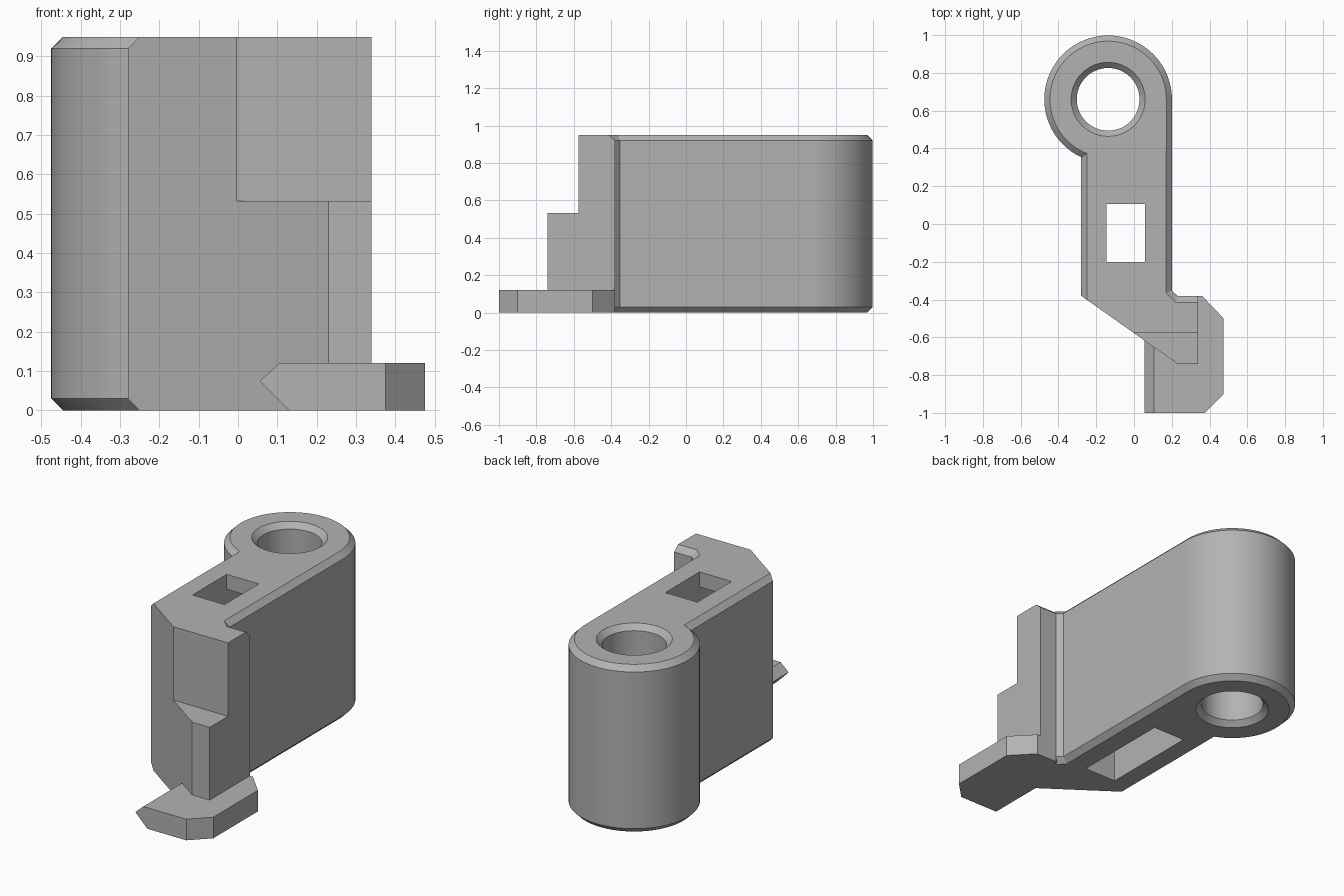
import bpy, bmesh, math

cube = bpy.data.objects.get("Cube")
if cube:
    bpy.data.objects.remove(cube, do_unlink=True)

grey = bpy.data.materials.new("plain_grey")
grey.use_nodes = True
colour = (0.45, 0.45, 0.45, 1)
grey.diffuse_color = colour
grey.node_tree.nodes["Principled BSDF"].inputs["Base Color"].default_value = colour

HEIGHT, CHAMFER = 0.95, 0.03
RING_X, RING_Y, RING_R = -0.137, 0.66, 0.338


def loft(name, loops):
    """Closed solid through stacked loops of equal length, given as (z, points)."""
    bm = bmesh.new()
    rings = [[bm.verts.new((x, y, z)) for x, y in pts] for z, pts in loops]
    for low, high in zip(rings, rings[1:]):
        for i in range(len(low)):
            j = (i + 1) % len(low)
            bm.faces.new((low[i], low[j], high[j], high[i]))
    bm.faces.new(rings[0][::-1])
    bm.faces.new(rings[-1])
    bmesh.ops.recalc_face_normals(bm, faces=bm.faces)
    mesh = bpy.data.meshes.new(name)
    bm.to_mesh(mesh)
    bm.free()
    mesh.materials.append(grey)
    obj = bpy.data.objects.new(name, mesh)
    bpy.context.collection.objects.link(obj)
    return obj


def arc(radius, end, steps):
    return [(RING_X + radius * math.cos(end * i / steps),
             RING_Y + radius * math.sin(end * i / steps)) for i in range(steps + 1)]


def box(name, x0, x1, y0, y1, z0, z1):
    pts = [(x0, y0), (x1, y0), (x1, y1), (x0, y1)]
    return loft(name, [(z0, pts), (z1, pts)])


def combine(target, other, operation):
    mod = target.modifiers.new(other.name, "BOOLEAN")
    mod.operation, mod.solver, mod.object = operation, "EXACT", other
    bpy.ops.object.select_all(action="DESELECT")
    bpy.context.view_layer.objects.active = target
    target.select_set(True)
    bpy.ops.object.modifier_apply(modifier=mod.name)
    bpy.data.objects.remove(other, do_unlink=True)


def body_outline(inset, corner):
    """Ring arc, straight arm and slanted head; the inset pulls in the chamfered sides."""
    left, radius = -0.28 + inset, RING_R - inset
    end = 2 * math.pi - math.acos((left - RING_X) / radius)
    return arc(radius, end, 60) + [
        (left, -0.38 - inset * 0.36 / 0.51),
        (0.23, -0.74), (0.34, -0.74)] + corner


# Body: eyelet, arm and head in one chamfered block
outer = body_outline(0, [(0.34, -0.38), (0.23, -0.38), (0.20, -0.352)])
inner = body_outline(CHAMFER, [(0.34, -0.415), (0.22, -0.415), (0.17, -0.365)])
body = loft("lever_body", [(0, inner), (CHAMFER, outer),
                           (HEIGHT - CHAMFER, outer), (HEIGHT, inner)])

# Foot: flat hook with a pointed left edge
def foot_outline(left):
    return [(left, -1), (0.375, -1), (0.475, -0.9), (0.475, -0.5),
            (0.36, -0.38), (0.23, -0.38), (left, -0.5)]

foot = loft("foot", [(0, foot_outline(0.13)), (0.075, foot_outline(0.055)),
                     (0.12, foot_outline(0.105))])
# Notch in the upper front of the head
combine(body, box("notch", -0.3, 0.6, -0.9, -0.575, 0.533, 1.1), "DIFFERENCE")
combine(body, foot, "UNION")

# Round bore with countersunk ends
def bore_loop(radius):
    return arc(radius, 2 * math.pi, 64)[:-1]

BORE, OVER = 0.166, 0.01
wide = bore_loop(BORE + CHAMFER + OVER)
combine(body, loft("bore", [(-OVER, wide), (CHAMFER, bore_loop(BORE)),
                            (HEIGHT - CHAMFER, bore_loop(BORE)),
                            (HEIGHT + OVER, wide)]), "DIFFERENCE")

# Slot through the arm, lengthened beneath a thin top web
combine(body, box("slot", -0.145, 0.057, -0.202, 0.105, -0.1, 1.1), "DIFFERENCE")
combine(body, box("recess", -0.145, 0.057, -0.335, 0.24, -0.1, 0.865), "DIFFERENCE")

bpy.ops.object.shade_smooth_by_angle(angle=math.radians(25))
